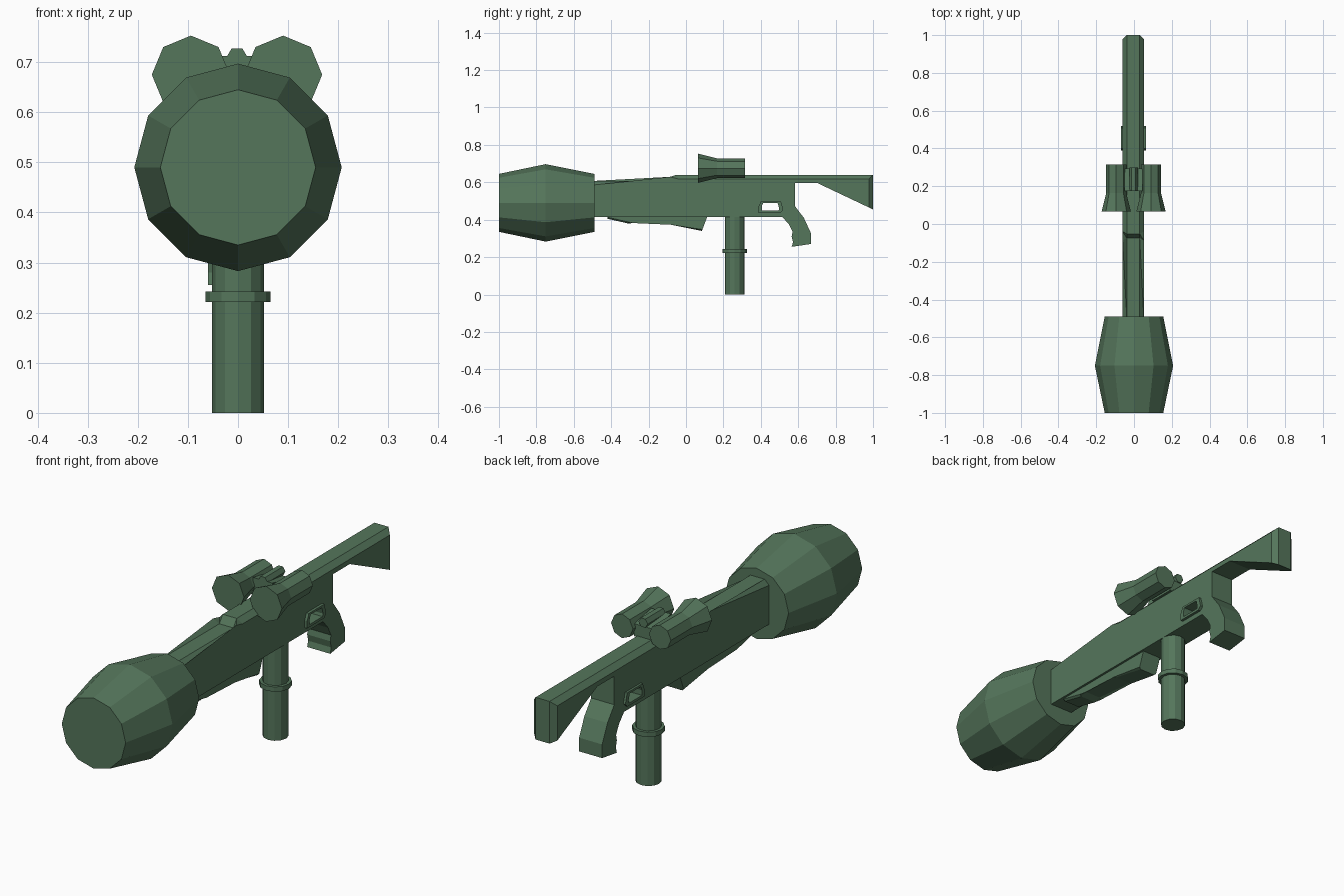
import bpy, bmesh, math
from mathutils import Matrix

if "Cube" in bpy.data.objects:
    bpy.data.objects.remove(bpy.data.objects["Cube"])

green = bpy.data.materials.new("dark_green")
green.diffuse_color = (0.09, 0.18, 0.105, 1)
green.use_nodes = True
green.node_tree.nodes["Principled BSDF"].inputs["Base Color"].default_value = green.diffuse_color


def finish(name, bm):
    bmesh.ops.recalc_face_normals(bm, faces=bm.faces)
    me = bpy.data.meshes.new(name)
    bm.to_mesh(me)
    bm.free()
    ob = bpy.data.objects.new(name, me)
    me.materials.append(green)
    bpy.context.collection.objects.link(ob)
    return ob


def lathe(name, rings, sides, loc, axis='Y'):
    """Closed stack of (position, radius) rings along Y or Z."""
    bm = bmesh.new()
    loops = []
    for t, r in rings:
        loop = []
        for i in range(sides):
            a = 2 * math.pi * i / sides
            u, v = r * math.cos(a), r * math.sin(a)
            co = (u, t, v) if axis == 'Y' else (u, v, t)
            loop.append(bm.verts.new(co))
        loops.append(loop)
    for a, b in zip(loops, loops[1:]):
        for i in range(sides):
            j = (i + 1) % sides
            bm.faces.new((a[i], a[j], b[j], b[i]))
    bm.faces.new(loops[0])
    bm.faces.new(loops[-1])
    bmesh.ops.translate(bm, verts=bm.verts, vec=loc)
    return finish(name, bm)


def slab(name, pts, x0, x1, chamfer=(), size=0.022):
    """Side profile (y, z) extruded across x; listed profile edges are chamfered."""
    bm = bmesh.new()
    n = len(pts)
    sides = [[bm.verts.new((x, y, z)) for y, z in pts] for x in (x0, x1)]
    for s in sides:
        bm.faces.new(s)
    for i in range(n):
        j = (i + 1) % n
        bm.faces.new((sides[0][i], sides[0][j], sides[1][j], sides[1][i]))
    if chamfer:
        edges = [bm.edges.get((s[i], s[(i + 1) % n])) for s in sides for i in chamfer]
        bmesh.ops.bevel(bm, geom=edges, offset=size, segments=1,
                        affect='EDGES', profile=0.5)
    return finish(name, bm)


# Drum-shaped muzzle
lathe("muzzle_drum", [(-1, 0.155), (-0.75, 0.207), (-0.49, 0.155)], 12, (0, 0, 0.49))

# Receiver, stock and rear grip in one side profile
body = slab("receiver_and_stock", [
    (-0.5, 0.607), (-0.075, 0.607), (-0.052, 0.64), (1.0, 0.64), (1.0, 0.455),
    (0.7, 0.597), (0.583, 0.597), (0.583, 0.472), (0.63, 0.41), (0.667, 0.33),
    (0.667, 0.27), (0.565, 0.255), (0.572, 0.28), (0.565, 0.31), (0.57, 0.335),
    (0.55, 0.375), (0.515, 0.415), (-0.5, 0.415)], -0.06, 0.052, (0, 1, 2, 3))

# Raised rim around the trigger opening
rim = slab("trigger_rim", [
    (0.388, 0.437), (0.505, 0.437), (0.52, 0.452), (0.508, 0.498), (0.4, 0.498),
    (0.388, 0.47)], -0.07, 0.064)

# Trigger opening
cutter = slab("trigger_opening_cutter", [
    (0.405, 0.448), (0.495, 0.448), (0.498, 0.46), (0.49, 0.489), (0.412, 0.489),
    (0.405, 0.47)], -0.2, 0.2)
cutter.hide_render = True
cutter.hide_viewport = True
for ob in (body, rim):
    m = ob.modifiers.new("opening", 'BOOLEAN')
    m.operation = 'DIFFERENCE'
    m.solver = 'EXACT'
    m.object = cutter

# Lower handguard
slab("handguard", [
    (-0.42, 0.42), (-0.42, 0.405), (-0.31, 0.38), (-0.28, 0.39), (-0.08, 0.373),
    (0.085, 0.34), (0.115, 0.42)], -0.05, 0.042, (1, 2, 3, 4), 0.008)

# Upright front handle with collar
lathe("front_handle", [(0, 0.052), (0.425, 0.052)], 12, (0, 0.26, 0), 'Z')
lathe("handle_collar", [(0.221, 0.065), (0.242, 0.065)], 12, (0, 0.26, 0), 'Z')

# Twin sight tubes
for side, x in (("left", -0.094), ("right", 0.09)):
    lathe("sight_tube_" + side, [(0.065, 0.078), (0.165, 0.053), (0.315, 0.053)],
          8, (x, 0, 0.675))

# Hinge between the sight tubes
slab("sight_bridge", [(0.175, 0.635), (0.295, 0.635), (0.295, 0.69), (0.175, 0.712)],
     -0.05, 0.045)
lathe("sight_hinge", [(0.175, 0.022), (0.3, 0.022)], 6, (-0.002, 0, 0.708))
